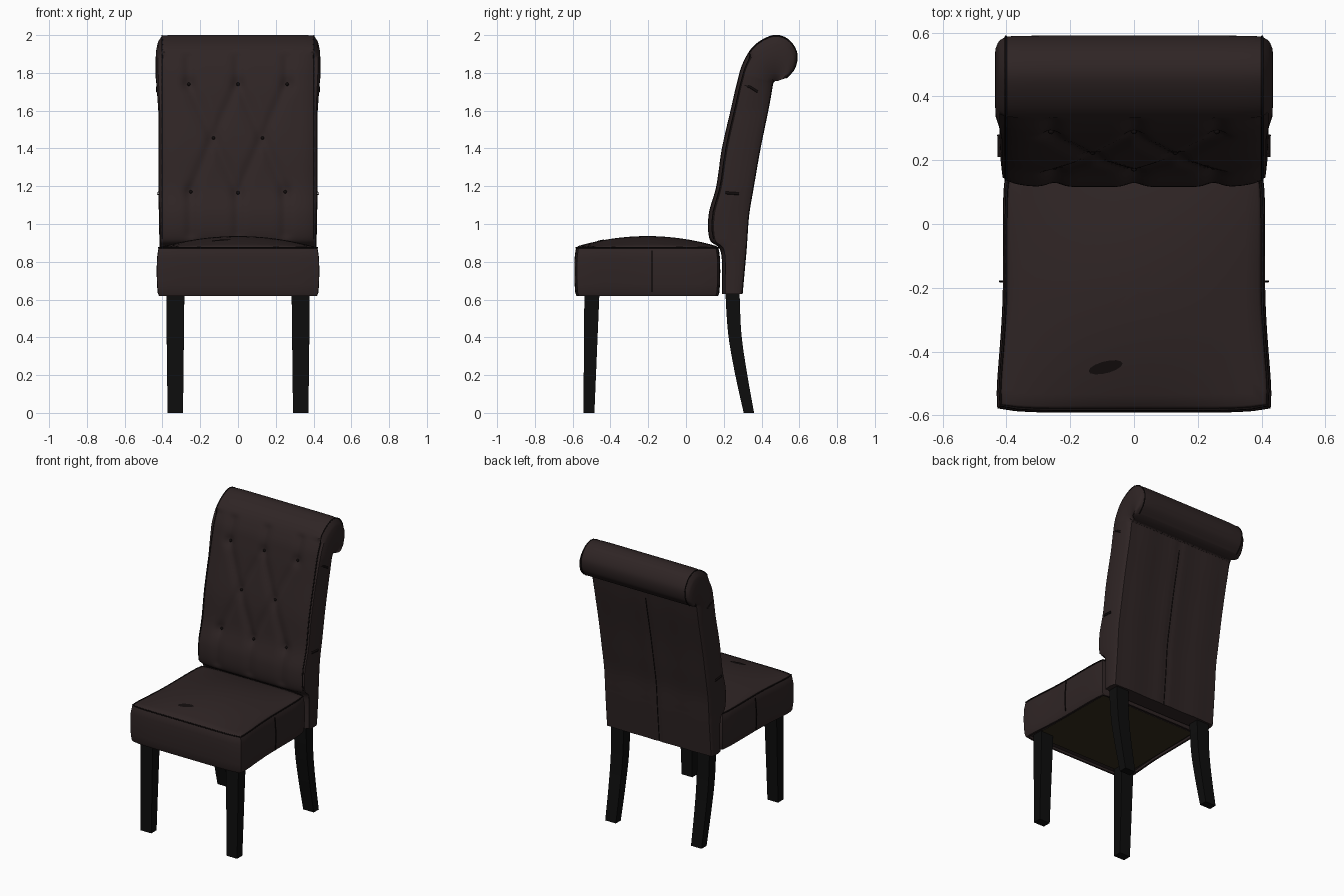
import bpy, bmesh, math
from mathutils import Vector

cube = bpy.data.objects.get("Cube")
if cube:
    bpy.data.objects.remove(cube, do_unlink=True)


def material(name, rgb):
    m = bpy.data.materials.new(name)
    m.use_nodes = True
    m.diffuse_color = (*rgb, 1)
    node = m.node_tree.nodes["Principled BSDF"]
    node.inputs["Base Color"].default_value = (*rgb, 1)
    node.inputs["Roughness"].default_value = 0.8
    return m


brown = material("dark brown upholstery", (0.028, 0.018, 0.018))
seam = material("seam shadow", (0.006, 0.004, 0.004))
black = material("black wood", (0.004, 0.004, 0.004))
olive = material("olive lining", (0.035, 0.027, 0.013))


def finish(name, bm, mat, angle=35):
    bmesh.ops.recalc_face_normals(bm, faces=bm.faces)
    mesh = bpy.data.meshes.new(name)
    bm.to_mesh(mesh)
    bm.free()
    mesh.materials.append(mat)
    ob = bpy.data.objects.new(name, mesh)
    bpy.context.collection.objects.link(ob)
    bpy.ops.object.select_all(action='DESELECT')
    ob.select_set(True)
    bpy.context.view_layer.objects.active = ob
    bpy.ops.object.shade_smooth_by_angle(angle=math.radians(angle))
    return ob


def loft(name, rings, mat):
    """Skin closed rings of equal length and cap both ends."""
    bm = bmesh.new()
    rows = [[bm.verts.new(p) for p in ring] for ring in rings]
    n = len(rows[0])
    for a, b in zip(rows, rows[1:]):
        for i in range(n):
            j = (i + 1) % n
            bm.faces.new((a[i], a[j], b[j], b[i]))
    bm.faces.new(rows[0])
    bm.faces.new(rows[-1])
    return finish(name, bm, mat)


def tube(name, points, radius, mat, cyclic=False):
    cu = bpy.data.curves.new(name, 'CURVE')
    cu.dimensions = '3D'
    cu.bevel_depth = radius
    cu.bevel_resolution = 1
    sp = cu.splines.new('POLY')
    sp.points.add(len(points) - 1)
    for p, co in zip(sp.points, points):
        p.co = (*co, 1)
    sp.use_cyclic_u = cyclic
    cu.materials.append(mat)
    ob = bpy.data.objects.new(name, cu)
    bpy.context.collection.objects.link(ob)
    return ob


# ---- seat: rounded slab with a crowned top ----
SQUARE = []
for k in range(64):
    side, t = divmod(k, 16)
    t = t / 8 - 1
    SQUARE.append([(t, -1), (1, t), (-t, 1), (-1, -t)][side])


def seat_point(u, v, base):
    y = -0.205 + 0.385 * v * (1 - 0.035 * u ** 8)
    front = max(0, -v) ** 1.5
    x = u * (0.41 + 0.028 * front) * (1 - 0.025 * v ** 8)
    return Vector((x, y, base + 0.058 * (1 - u * u) * (1 - v * v)))


def seat_ring(s, z):
    if s >= 0.94 and z < 0.88:
        ring = []
        for u, v in SQUARE:
            p = seat_point(u, v, z)
            ring.append(Vector((p.x * s, -0.205 + (p.y + 0.205) * s, z)))
        return ring
    return [seat_point(u * s, v * s, 0.878) for u, v in SQUARE]


sides = [(0.94, 0.635), (0.945, 0.62), (0.975, 0.62), (0.99, 0.635), (1.0, 0.68),
         (1.004, 0.75), (1.0, 0.82), (0.985, 0.865), (0.965, 0.877)]
rings = [seat_ring(s, z) for s, z in sides]
rings += [seat_ring(0.95 - i * 0.094, 1) for i in range(11)]
loft("seat", rings, brown)
tube("seat_piping", seat_ring(0.98, 0.874), 0.004, seam, True)
for sx in (-1, 1):
    tube("seat_side_seam", [(sx * 0.417, -0.18, 0.64), (sx * 0.421, -0.18, 0.75),
                            (sx * 0.412, -0.18, 0.86)], 0.003, seam)

# worn patch on the seat
patch = bmesh.new()
verts = []
for k in range(14):
    a = math.tau * k / 14
    u = -0.21 + 0.125 * math.cos(a)
    v = -0.635 + 0.05 * math.sin(a) + 0.03 * math.cos(a)
    verts.append(patch.verts.new(seat_point(u, v, 0.881)))
patch.faces.new(verts)
finish("worn_patch", patch, seam)

# lining below the seat
lining = bmesh.new()
lining.faces.new([lining.verts.new(p) for p in
                  [(-0.38, -0.53, 0.628), (0.38, -0.53, 0.628), (0.37, 0.14, 0.628), (-0.37, 0.14, 0.628)]])
finish("seat_lining", lining, olive)

# ---- backrest: sections with a front and a back point, rolled over at the top ----
SECTIONS = [(.19, .63, .30, .63), (.185, .85, .32, .85), (.125, .92, .325, .92),
            (.12, 1.05, .335, 1.05), (.16, 1.2, .36, 1.2), (.19, 1.4, .395, 1.4),
            (.24, 1.62, .44, 1.62), (.27, 1.75, .46, 1.735), (.30, 1.85, .465, 1.75),
            (.36, 1.945, .47, 1.755), (.46, 2.0, .473, 1.756), (.54, 1.98, .476, 1.757),
            (.588, 1.91, .479, 1.757), (.58, 1.83, .482, 1.757), (.535, 1.775, .485, 1.757)]
BUTTONS = [(-.26, 1.74), (0, 1.74), (.26, 1.74), (-.13, 1.455), (.13, 1.455),
           (-.25, 1.17), (0, 1.165), (.25, 1.17)]
PLEATS = [(BUTTONS[a], BUTTONS[b]) for a, b in
          [(0, 3), (1, 3), (1, 4), (2, 4), (3, 5), (3, 6), (4, 6), (4, 7)]]
PLEATS += [(b, (b[0], 0.95)) for b in BUTTONS[5:]]
PLEATS += [(b, (b[0], 1.88)) for b in BUTTONS[:3]]


def smooth_path(pts, steps):
    """Catmull-Rom interpolation through the points."""
    out = []
    v = [Vector(p) for p in pts]
    for i in range(len(v) - 1):
        a, b, c, d = v[max(i - 1, 0)], v[i], v[i + 1], v[min(i + 2, len(v) - 1)]
        for k in range(steps):
            t = k / steps
            out.append(0.5 * (2 * b + (c - a) * t + (2 * a - 5 * b + 4 * c - d) * t * t
                              + (3 * b - a - 3 * c + d) * t ** 3))
    return out + [v[-1]]


def tuft(x, z):
    """Depth of the pleats and button dimples on the front."""
    p = Vector((x, z))
    crease = 0
    for a, b in PLEATS:
        a, b = Vector(a), Vector(b)
        d = b - a
        t = min(1, max(0, (p - a).dot(d) / d.length_squared))
        crease = max(crease, math.exp(-((p - a - d * t).length / 0.03) ** 2))
    dimple = max(math.exp(-((p - Vector(b)).length / 0.035) ** 2) for b in BUTTONS)
    return 0.013 * crease + 0.014 * dimple


def bulge(z):
    return 0.012 + 0.008 * min(1, max(0, (z - 0.8) / 0.4)) + 0.014 * min(1, max(0, (z - 1.6) / 0.2))


WIDTH = 0.402
sections = smooth_path(SECTIONS, 8)
rings, edge_path = [], []
for i, s in enumerate(sections):
    front, back = Vector((0, s[0], s[1])), Vector((0, s[2], s[3]))
    inward = (back - front).normalized()
    rolled = i > 8 * 8.6
    ring = []
    for k in range(65):
        x = WIDTH * (k / 32 - 1)
        depth = 0.022 * abs(x / WIDTH) ** 10 * (0.2 if rolled else 1)
        if not rolled:
            depth += tuft(x, s[1])
        ring.append(front + inward * depth + Vector((x, 0, 0)))
    edge_path.append(ring[-1].copy())
    side = [0.14, 0.2, 0.35, 0.5, 0.65, 0.8, 0.92]
    blow = bulge(s[1])
    right = [front.lerp(back, t) + Vector((WIDTH + blow * math.sin(math.pi * t) ** 0.6, 0, 0)) for t in side]
    ring += right
    for k in range(33):
        x = WIDTH * (1 - k / 16)
        groove = 0.006 * math.exp(-(x / 0.02) ** 2) + 0.004 * (1 - math.cos(x * 24)) / 2
        ring.append(back - inward * (0 if rolled else groove) + Vector((x, 0, 0)))
    ring += [Vector((-p.x, p.y, p.z)) for p in reversed(right)]
    rings.append(ring)
loft("backrest", rings, brown)

# backrest seams, buttons and side folds
for sx in (-1, 1):
    tube("backrest_edge_piping", [(sx * p.x, p.y, p.z) for p in edge_path[16::3]], 0.004, seam)
    tube("side_slit", [(sx * 0.42, 0.21, 1.165), (sx * 0.421, 0.28, 1.16)], 0.008, seam)
    tube("side_fold", [(sx * 0.418, 0.31, 1.735), (sx * 0.428, 0.34, 1.725), (sx * 0.426, 0.38, 1.70)],
         0.007, seam)
tube("back_seam", [(0, s[2] - 0.005, s[3]) for s in sections[:56:4]], 0.003, seam)

for x, z in BUTTONS:
    s = min(sections[:80], key=lambda q: abs(q[1] - z))
    bpy.ops.mesh.primitive_uv_sphere_add(segments=12, ring_count=8, radius=0.009,
                                         location=(x, s[0] + 0.024, z))
    button = bpy.context.object
    button.name = "tuft_button"
    button.data.materials.append(seam)
    bpy.ops.object.shade_smooth()


# ---- legs: square tapered front pair, swept rear pair ----
def leg(name, sx, stations):
    rings = []
    for y, z, w, d in stations:
        rings.append([(sx * 0.332 + a * w / 2, y + b * d / 2, z)
                      for a, b in ((-1, -1), (1, -1), (1, 1), (-1, 1))])
    loft(name, rings, black)


rear_path = smooth_path([(.333, 0, .082, .055), (.291, .21, .086, .064),
                         (.258, .42, .092, .07), (.246, .64, .096, .075)], 4)
for sx, label in ((1, "left"), (-1, "right")):
    leg("front_leg_" + label, sx, [(-.514, 0, .082, .058), (-.498, .64, .096, .08)])
    leg("rear_leg_" + label, sx, rear_path)
